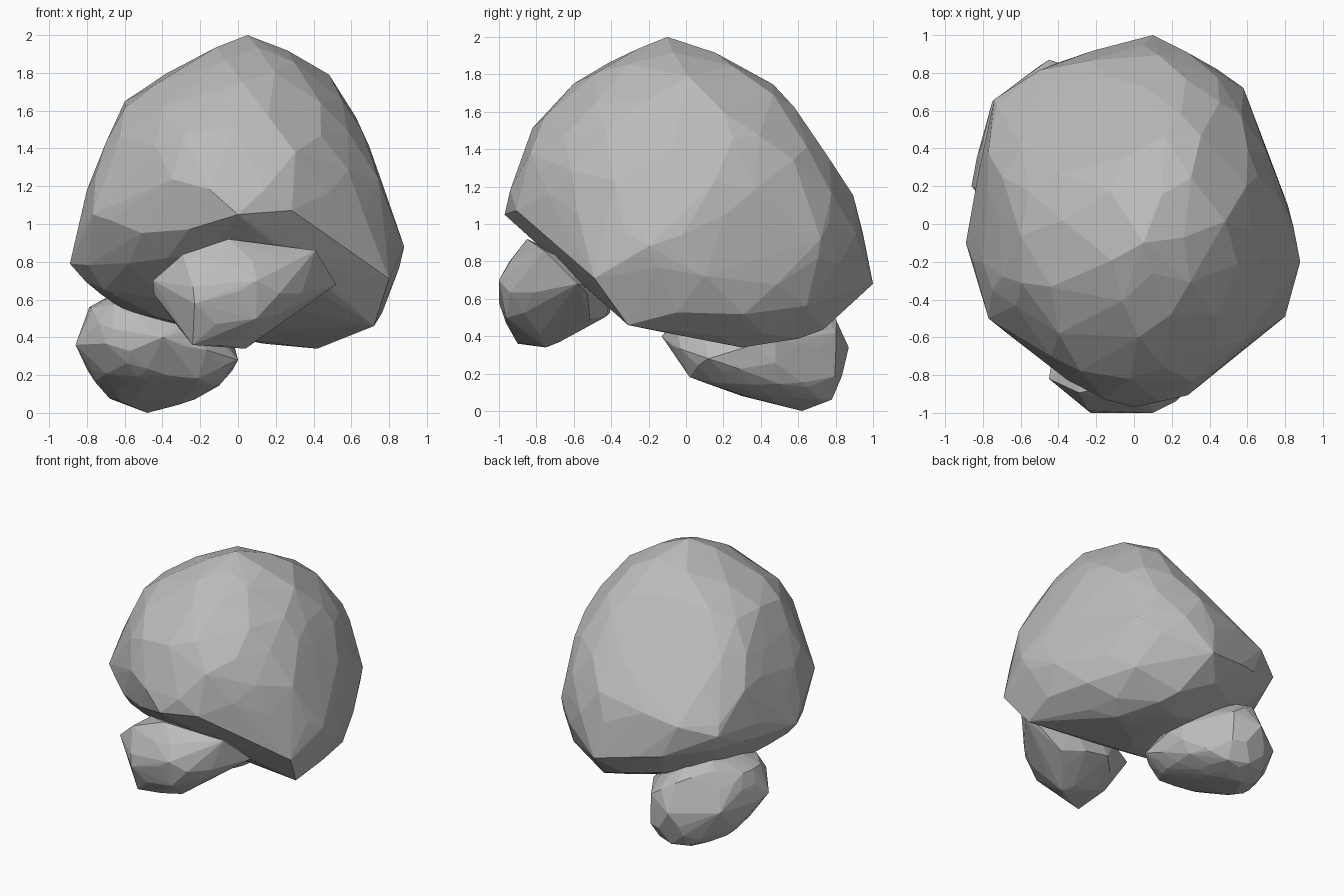
import bpy
import bmesh
import random
from math import cos, radians, sin
from mathutils import Vector

if "Cube" in bpy.data.objects:
    bpy.data.objects.remove(bpy.data.objects["Cube"], do_unlink=True)

random.seed(4)

# One plain stone colour
stone = bpy.data.materials.new("stone_grey")
stone.use_nodes = True
grey = (0.5, 0.5, 0.5, 1)
stone.diffuse_color = grey
stone.node_tree.nodes["Principled BSDF"].inputs["Base Color"].default_value = grey


def drawing_plane(turn, tilt, pivot_height=0):
    """Right and up directions of a drawing plane, and its origin."""
    turn, tilt = radians(turn), radians(tilt)
    facing = Vector((sin(turn) * cos(tilt), -cos(turn) * cos(tilt), sin(tilt)))
    right = Vector((cos(turn), sin(turn), 0))
    return right, facing.cross(right), Vector((0, 0, pivot_height))


# Planes on which the outlines of the boulders are drawn
PLANES = {
    "front": drawing_plane(0, 0),
    "side": drawing_plane(90, 0),
    "plan": drawing_plane(0, 90),
    "front_oblique": drawing_plane(33, 29, 1),
    "back_oblique": drawing_plane(213, 29, 1),
    "under_oblique": drawing_plane(140, -29, 1),
}
SHARPNESS = 8


def gauge(outline, centre, direction):
    """How far a direction reaches, as a fraction of a convex outline."""
    reach = 0
    points = [Vector(point) / 100 - centre for point in outline]
    for start, end in zip(points, points[1:] + points[:1]):
        edge = end - start
        reach = max(reach, direction.cross(edge) / start.cross(edge))
    return reach


def reach_radius(centre, direction, outlines):
    """Rounded distance to the surface that stays inside every outline."""
    gauges, spread = [], 0
    for plane, outline in outlines.items():
        right, up, pivot = PLANES[plane]
        local = centre - pivot
        flat_centre = Vector((local.dot(right), local.dot(up)))
        flat = Vector((direction.dot(right), direction.dot(up)))
        gauges.append(gauge(outline, flat_centre, flat))
        spread += flat.length ** SHARPNESS
    total = sum(value ** SHARPNESS for value in gauges)
    return min((spread / total) ** (1 / SHARPNESS), 1 / max(gauges))


def make_boulder(name, centre, detail, roughness, corners, **outlines):
    """Wrap a faceted skin round a shaped ball and its main corners."""
    centre = Vector(centre)
    bm = bmesh.new()
    bmesh.ops.create_icosphere(bm, subdivisions=detail, radius=1)
    points = [Vector(corner) / 100 for corner in corners]
    for vert in bm.verts:
        # Uneven spacing makes the facets irregular
        wobble = Vector([random.uniform(-1, 1) for axis in "xyz"])
        direction = (vert.co + wobble * roughness).normalized()
        points.append(centre + direction * reach_radius(centre, direction, outlines))
    bm.clear()
    for point in points:
        bm.verts.new(point)
    bmesh.ops.convex_hull(bm, input=bm.verts)
    loose = [vert for vert in bm.verts if not vert.link_faces]
    bmesh.ops.delete(bm, geom=loose, context="VERTS")
    bmesh.ops.recalc_face_normals(bm, faces=bm.faces)
    mesh = bpy.data.meshes.new(name)
    bm.to_mesh(mesh)
    bm.free()
    mesh.materials.append(stone)
    boulder = bpy.data.objects.new(name, mesh)
    bpy.context.collection.objects.link(boulder)


# Large main boulder with a peaked top, undercut at the front
make_boulder(
    "main_boulder", (0, 0, 1), 3, 0.09,
    corners=[(72, -31, 46), (5, -10, 200), (10, 100, 68), (88, -20, 88),
             (-89, -10, 79), (0, -97, 105), (42, 30, 34), (-74, 66, 94),
             (80, -49, 71), (58, 72, 92), (-77, -50, 105)],
    front=[(5, 200), (17, 198), (33, 190), (54, 175), (70, 140), (88, 88),
           (83, 55), (73, 45), (42, 34), (10, 37), (-48, 50), (-80, 62),
           (-89, 79), (-80, 118), (-62, 163), (-48, 176), (-10, 197)],
    side=[(0, 200), (45, 180), (89, 123), (100, 68), (82, 48), (70, 37),
          (30, 34), (-32, 46), (-98, 105), (-95, 140), (-62, 175), (-20, 199)],
    plan=[(10, 100), (32, 92), (57, 72), (83, 6), (88, -20), (78, -48),
          (26, -93), (0, -97), (-26, -93), (-77, -50), (-89, -10),
          (-75, 68), (-56, 84)],
    front_oblique=[(4, 89), (37, 85), (62, 69), (81, 43), (91, 2), (76, -53),
                   (44, -81), (-70, -30), (-85, -14), (-92, 4), (-86, 29),
                   (-69, 61), (-54, 72), (-13, 87)],
    back_oblique=[(-9, 96), (9, 97), (40, 88), (74, 62), (91, 0), (91, -22),
                  (83, -44), (64, -59), (-34, -86), (-64, -78), (-87, -51),
                  (-91, -21), (-82, 26), (-49, 79)],
    under_oblique=[(-2, 93), (17, 88), (93, 14), (98, -5), (89, -26),
                   (50, -60), (-5, -66), (-80, -40), (-97, -19), (-94, 3),
                   (-87, 28), (-46, 79), (-25, 91)])

# Small boulder tucked under the front
make_boulder(
    "front_boulder", (0, -0.68, 0.65), 2, 0.08,
    corners=[(-45, -82, 70), (52, -58, 68), (4, -75, 34), (-5, -85, 92),
             (10, -100, 70), (-23, -100, 58), (-24, -90, 36), (41, -76, 86)],
    front=[(-45, 78), (-29, 90), (-5, 92), (12, 91), (41, 86), (52, 68),
           (30, 49), (4, 34), (-24, 36), (-45, 62)],
    side=[(-85, 92), (-100, 73), (-100, 55), (-91, 36), (-73, 34),
          (-38, 53), (-34, 65), (-55, 88)],
    plan=[(-45, -82), (-37, -92), (-23, -100), (10, -100), (25, -93),
          (52, -58), (40, -40), (0, -34), (-40, -48)],
    front_oblique=[(-86, -55), (-78, -80), (-56, -93), (-39, -90), (-9, -75),
                   (10, -64), (-7, -51), (-71, -31), (-83, -42)])

# Low boulder carrying the back right corner
make_boulder(
    "rear_boulder", (-0.43, 0.38, 0.34), 3, 0.08,
    corners=[(-48, 62, 0), (-86, 20, 36), (0, 12, 28), (-45, 87, 34),
             (-40, -13, 40), (-75, 65, 34)],
    front=[(-86, 36), (-78, 58), (-50, 70), (-18, 60), (0, 35), (0, 20),
           (-25, 6), (-48, 0), (-67, 6), (-82, 24)],
    side=[(-13, 40), (2, 18), (30, 8), (62, 0), (78, 4), (88, 15),
          (87, 40), (82, 52), (50, 70), (10, 63)],
    plan=[(-48, 88), (-25, 80), (0, 40), (-10, 0), (-40, -13),
          (-70, 0), (-86, 25), (-75, 65)],
    back_oblique=[(-34, -86), (-34, -106), (-28, -122), (1, -132),
                  (18, -128), (43, -109), (61, -86), (64, -59),
                  (30, -42), (-20, -55)],
    under_oblique=[(3, -69), (13, -79), (52, -88), (83, -88), (95, -72),
                   (94, -51), (84, -24), (69, -23), (20, -45)])
